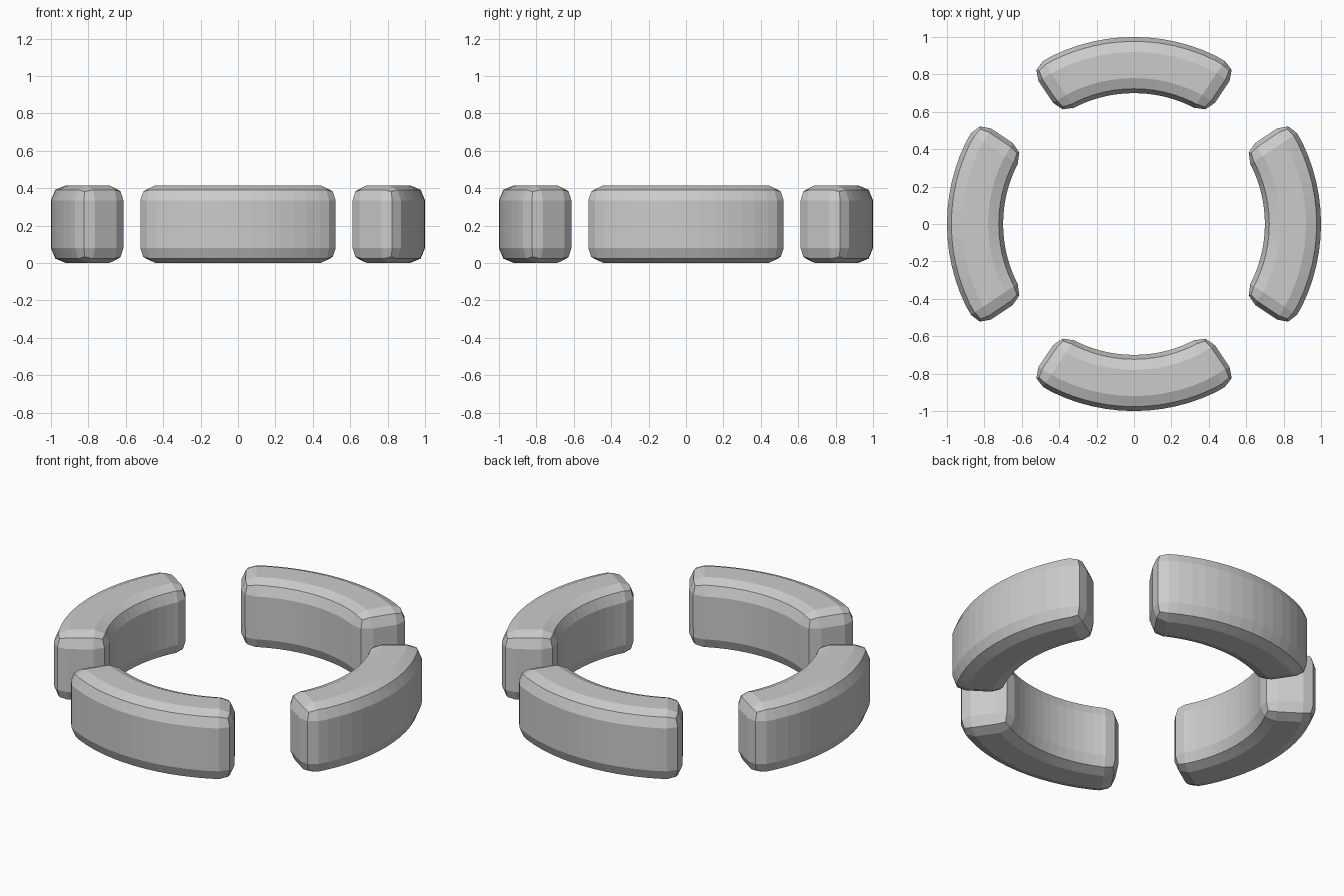
import bpy, bmesh
from math import radians, sin, cos

cube = bpy.data.objects.get("Cube")
if cube:
    bpy.data.objects.remove(cube)

INNER, OUTER, HEIGHT, BEVEL = 0.70, 1.0, 0.415, 0.08
HALF_ANGLE = 33.75   # half of each arc's sweep, in degrees
END_STEP = 7.75      # wide last step leaves room for the end bevel
STEPS = 12

grey = bpy.data.materials.new("plain grey")
grey.use_nodes = True
colour = (0.6, 0.6, 0.6, 1)
grey.diffuse_color = colour
grey.node_tree.nodes["Principled BSDF"].inputs["Base Color"].default_value = colour


def arc_block(name, turn):
    """Ring segment centred on the given direction, with rounded edges."""
    bm = bmesh.new()
    inner_half = HALF_ANGLE - END_STEP
    angles = [-HALF_ANGLE]
    angles += [inner_half * (2 * i / STEPS - 1) for i in range(STEPS + 1)]
    angles += [HALF_ANGLE]

    # Rectangular section swept around the arc
    section = [(INNER, 0), (OUTER, 0), (OUTER, HEIGHT), (INNER, HEIGHT)]
    rings = []
    for a in angles:
        t = radians(turn + a)
        rings.append([bm.verts.new((r * cos(t), r * sin(t), z)) for r, z in section])
    for a, b in zip(rings, rings[1:]):
        for i in range(4):
            j = (i + 1) % 4
            bm.faces.new((a[i], a[j], b[j], b[i]))
    bm.faces.new(rings[0])
    bm.faces.new(rings[-1])
    bmesh.ops.recalc_face_normals(bm, faces=bm.faces)

    mesh = bpy.data.meshes.new(name)
    bm.to_mesh(mesh)
    bm.free()
    mesh.materials.append(grey)
    obj = bpy.data.objects.new(name, mesh)
    bpy.context.collection.objects.link(obj)

    # Two-step bevel on the sharp edges
    bevel = obj.modifiers.new("edge bevel", "BEVEL")
    bevel.width = BEVEL
    bevel.segments = 2
    bevel.limit_method = "ANGLE"
    bevel.angle_limit = radians(40)
    bevel.use_clamp_overlap = False


for side, turn in (("left", 0), ("back", 90), ("right", 180), ("front", 270)):
    arc_block(side + "_arc_segment", turn)
